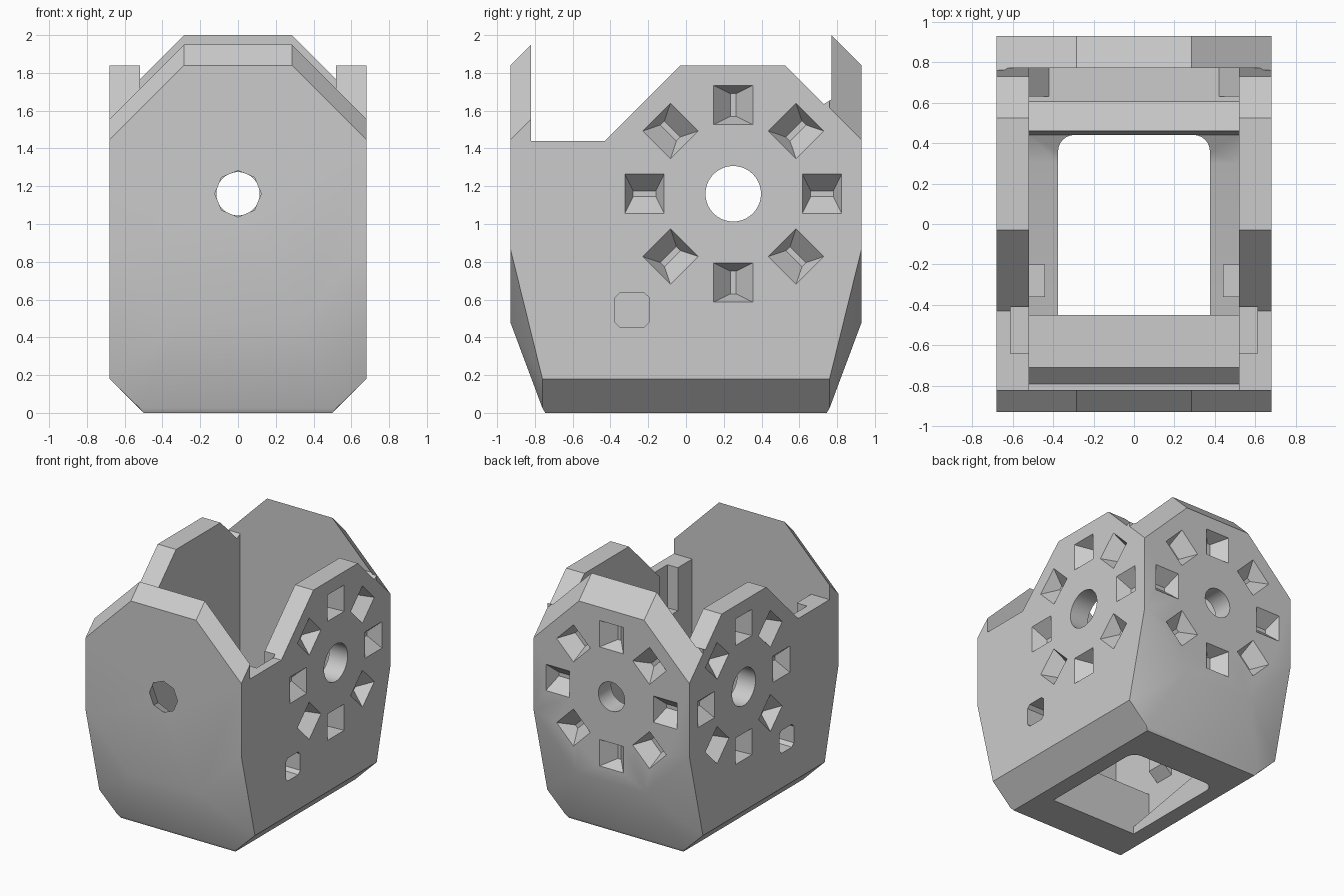
import bpy, bmesh, math
from mathutils import Vector, Matrix

if "Cube" in bpy.data.objects:
    bpy.data.objects.remove(bpy.data.objects["Cube"])

gray = bpy.data.materials.new("plain gray")
gray.use_nodes = True
gray.diffuse_color = (0.6, 0.6, 0.6, 1)
gray.node_tree.nodes["Principled BSDF"].inputs["Base Color"].default_value = (0.6, 0.6, 0.6, 1)


def make(name, bm):
    bmesh.ops.recalc_face_normals(bm, faces=bm.faces)
    mesh = bpy.data.meshes.new(name)
    bm.to_mesh(mesh)
    bm.free()
    mesh.materials.append(gray)
    ob = bpy.data.objects.new(name, mesh)
    bpy.context.collection.objects.link(ob)
    return ob


def add_hull(bm, pts):
    verts = [bm.verts.new(p) for p in pts]
    bmesh.ops.convex_hull(bm, input=verts)


def add_prism(bm, pts, offset):
    face = bm.faces.new([bm.verts.new(p) for p in pts])
    ext = bmesh.ops.extrude_face_region(bm, geom=[face])["geom"]
    moved = [g for g in ext if isinstance(g, bmesh.types.BMVert)]
    bmesh.ops.translate(bm, verts=moved, vec=offset)


def add_cone(bm, r1, r2, depth, sides, matrix):
    bmesh.ops.create_cone(bm, cap_ends=True, segments=sides, radius1=r1,
                          radius2=r2, depth=depth, matrix=matrix)


def box_points(x0, x1, y0, y1, z0, z1):
    return [(x, y, z) for x in (x0, x1) for y in (y0, y1) for z in (z0, z1)]


def finish(bm):
    bmesh.ops.dissolve_limit(bm, angle_limit=0.01, verts=bm.verts, edges=bm.edges)


def boolean(target, bm, operation="DIFFERENCE"):
    tool = make("cutter", bm)
    tool.hide_render = True
    mod = target.modifiers.new("cut", "BOOLEAN")
    mod.operation = operation
    mod.solver = "EXACT"
    mod.object = tool
    bpy.context.view_layer.objects.active = target
    bpy.ops.object.modifier_apply(modifier=mod.name)
    bpy.data.objects.remove(tool)


# Solid outer body with tapered lower corners
bm = bmesh.new()
corner = [(.68, .93, 2), (.68, .93, .87), (.3, .93, .48),
          (.68, .76, .18), (.52, .76, .025), (.5, .745, 0)]
add_hull(bm, [(x * sx, y * sy, z) for x, y, z in corner for sx in (-1, 1) for sy in (-1, 1)])
finish(bm)
body = make("bracket_body", bm)

# Inner cavity with a stepped floor
bm = bmesh.new()
cavity = [(-.82, 2.5), (-.82, .3), (-.79, .3), (-.71, .38), (-.45, .38), (-.45, .06),
          (.3, .2), (.44, .28), (.46, .45), (.605, .3), (.77, .3), (.77, 2.5)]
add_prism(bm, [(-.52, y, z) for y, z in cavity], (1.04, 0, 0))
boolean(body, bm)

# Side wall outline, leaving the front and back plates standing
bm = bmesh.new()
side = [(-.82, 1.44), (-.43, 1.44), (-.03, 1.84), (.525, 1.84),
        (.73, 1.635), (.77, 1.66), (.77, 3), (-.82, 3)]
add_prism(bm, [(-1, y, z) for y, z in side], (2, 0, 0))
boolean(body, bm)

# Slanted tops and corners of the end plates
plate = [(-.285, 1.84), (.285, 1.84), (.8, 1.325), (.8, 3), (-.8, 3), (-.8, 1.325)]
for s, reach in ((-1, .2), (1, .22)):
    bm = bmesh.new()
    add_prism(bm, [(x, s * .98, z - .05) for x, z in plate], (0, -s * reach, reach))
    boolean(body, bm)

# Opening in the floor, rounded at the back corners
bm = bmesh.new()
opening = [(-.375, -.45), (.375, -.45)]
for cx, start in ((.295, 0), (-.295, 90)):
    for i in range(7):
        a = math.radians(start + 15 * i)
        opening.append((cx + .08 * math.cos(a), .36 + .08 * math.sin(a)))
add_prism(bm, [(x, y, -.1) for x, y in opening], (0, 0, .75))
boolean(body, bm)

# Pocket bosses inside the side walls
for s in (-1, 1):
    bm = bmesh.new()
    add_hull(bm, [(s * x, y, z) for x, y, z in box_points(.44, .56, -.36, -.2, .5, .62)]
             + [(s * .56, y, .4) for y in (-.36, -.2)])
    finish(bm)
    boolean(body, bm, "UNION")

# Ledge notches and outer pockets
for s in (-1, 1):
    bm = bmesh.new()
    add_hull(bm, [(s * x, y, z) for x, y, z in box_points(.45, .61, -.64, -.41, 1.1, 1.5)])
    finish(bm)
    boolean(body, bm)
    bm = bmesh.new()
    outline = [(math.copysign(a, p), math.copysign(b, q)) for p in (-1, 1) for q in (-1, 1)
               for a, b in ((.09, .065), (.065, .09))]
    add_hull(bm, [(s * x, -.285 + y, .545 + z) for x in (.53, .75) for y, z in outline])
    finish(bm)
    boolean(body, bm)

# Rings of tapered sockets on both sides and the back
faces = [(Vector((s * .68, .25, 1.16)), Vector((0, 1, 0)), Vector((s, 0, 0))) for s in (-1, 1)]
faces.append((Vector((0, .93, 1.16)), Vector((1, 0, 0)), Vector((0, 1, 0))))
up = Vector((0, 0, 1))
bm = bmesh.new()
for center, across, normal in faces:
    for i in range(8):
        a = i * math.pi / 4
        radial = across * math.cos(a) + up * math.sin(a)
        tangent = up * math.cos(a) - across * math.sin(a)
        middle = center + radial * .47
        pts = []
        for r, t, d in ((.104, .104, .02), (.104, .104, 0), (.06, .015, -.1)):
            pts += [middle + radial * r * p + tangent * t * q + normal * d
                    for p in (-1, 1) for q in (-1, 1)]
        add_hull(bm, pts)
finish(bm)
boolean(body, bm)

# Round side and back holes, octagonal front hole
bm = bmesh.new()
add_cone(bm, .147, .147, 2, 40, Matrix.Translation((0, .25, 1.16)) @ Matrix.Rotation(math.pi / 2, 4, "Y"))
boolean(body, bm)
turn = Matrix.Rotation(math.pi / 2, 4, "X")
bm = bmesh.new()
add_cone(bm, .115, .115, .5, 40, Matrix.Translation((0, .9, 1.16)) @ turn)
boolean(body, bm)
bm = bmesh.new()
add_cone(bm, .19, .105, .19, 8, Matrix.Translation((0, -.875, 1.16)) @ turn)
boolean(body, bm)

# Smooth the tapered corners while keeping hard edges
bpy.ops.object.select_all(action="DESELECT")
body.select_set(True)
bpy.context.view_layer.objects.active = body
bpy.ops.object.shade_smooth_by_angle(angle=math.radians(30))
weighted = body.modifiers.new("weighted_normals", "WEIGHTED_NORMAL")
weighted.keep_sharp = True

# Sloped gussets in the back corners
for s, label in ((1, "left"), (-1, "right")):
    bm = bmesh.new()
    add_hull(bm, [(s * x, y, z) for x, z in ((.41, .29), (.53, .29), (.53, .42))
                  for y in (.63, .78)])
    finish(bm)
    make(label + "_corner_gusset", bm)
